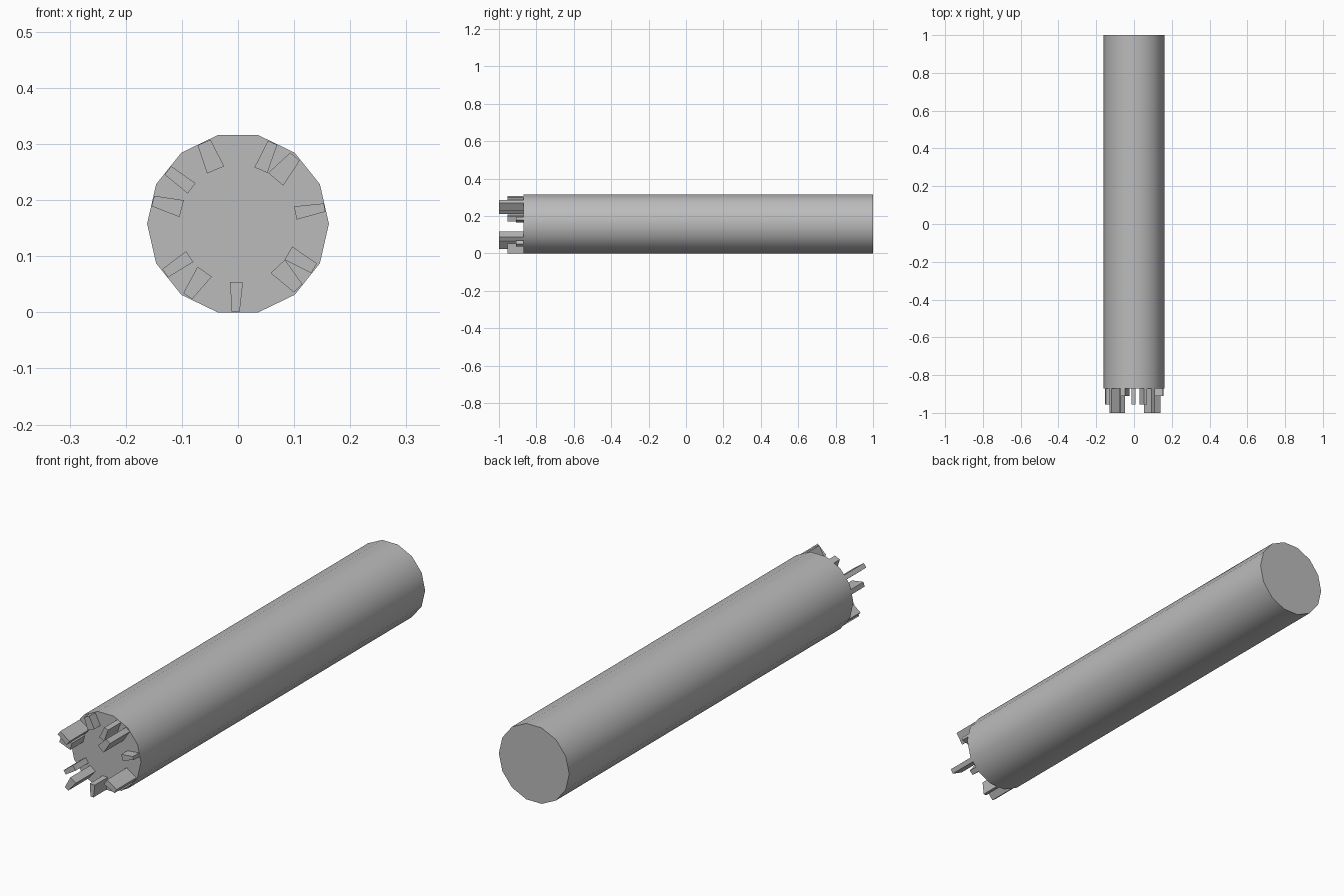
import bpy, bmesh, math
from mathutils import Vector

cube = bpy.data.objects.get("Cube")
if cube:
    bpy.data.objects.remove(cube, do_unlink=True)

SIDES = 14
RADIUS = 0.162
AXIS_Z = RADIUS * math.cos(math.pi / SIDES)
SHOULDER = -0.87

grey = bpy.data.materials.new("plain grey")
grey.use_nodes = True
colour = (0.5, 0.5, 0.5, 1)
grey.diffuse_color = colour
grey.node_tree.nodes["Principled BSDF"].inputs["Base Color"].default_value = colour


def prism(name, outline, y_front, y_back):
    """Extrude an x-z outline along y."""
    bm = bmesh.new()
    face = bm.faces.new([bm.verts.new((x, y_front, z)) for x, z in outline])
    solid = bmesh.ops.extrude_face_region(bm, geom=[face])["geom"]
    moved = [v for v in solid if isinstance(v, bmesh.types.BMVert)]
    bmesh.ops.translate(bm, verts=moved, vec=(0, y_back - y_front, 0))
    bmesh.ops.recalc_face_normals(bm, faces=bm.faces)
    mesh = bpy.data.meshes.new(name)
    bm.to_mesh(mesh)
    bm.free()
    mesh.materials.append(grey)
    obj = bpy.data.objects.new(name, mesh)
    bpy.context.collection.objects.link(obj)
    return obj


# Long round shaft, smooth around the side with crisp ends
ring = [math.tau * i / SIDES for i in range(SIDES)]
shaft = prism("shaft", [(RADIUS * math.cos(a), AXIS_Z + RADIUS * math.sin(a)) for a in ring],
              SHOULDER, 1)
bpy.context.view_layer.objects.active = shaft
shaft.select_set(True)
bpy.ops.object.shade_smooth_by_angle(angle=math.radians(40))
shaft.select_set(False)


# Tapered teeth around the front rim: angle, inner width, outer width
def tooth(name, degrees, inner, outer, tip):
    a = math.radians(degrees)
    out = Vector((math.cos(a), math.sin(a)))
    side = Vector((-out.y, out.x))
    centre = Vector((0, AXIS_Z))
    corners = [centre + out * r + side * w / 2
               for r, w in ((0.104, -inner), (0.157, -outer), (0.157, outer), (0.104, inner))]
    prism(name, corners, tip, SHOULDER + 0.005)


teeth = {
    "long": (-1.0, [(49.7, .035, .022), (-30.3, .027, .02), (235.2, .031, .019), (142.7, .023, .019)]),
    "medium": (-.955, [(66.9, .025, .018), (-91.5, .023, .014), (165, .031, .019), (214.2, .023, .018)]),
    "short": (-.91, [(112.6, .033, .025), (10.6, .024, .015), (-47, .035, .021)]),
}
for size, (tip, group) in teeth.items():
    for i, (degrees, inner, outer) in enumerate(group):
        tooth(f"{size}_tooth_{i + 1}", degrees, inner, outer, tip)
